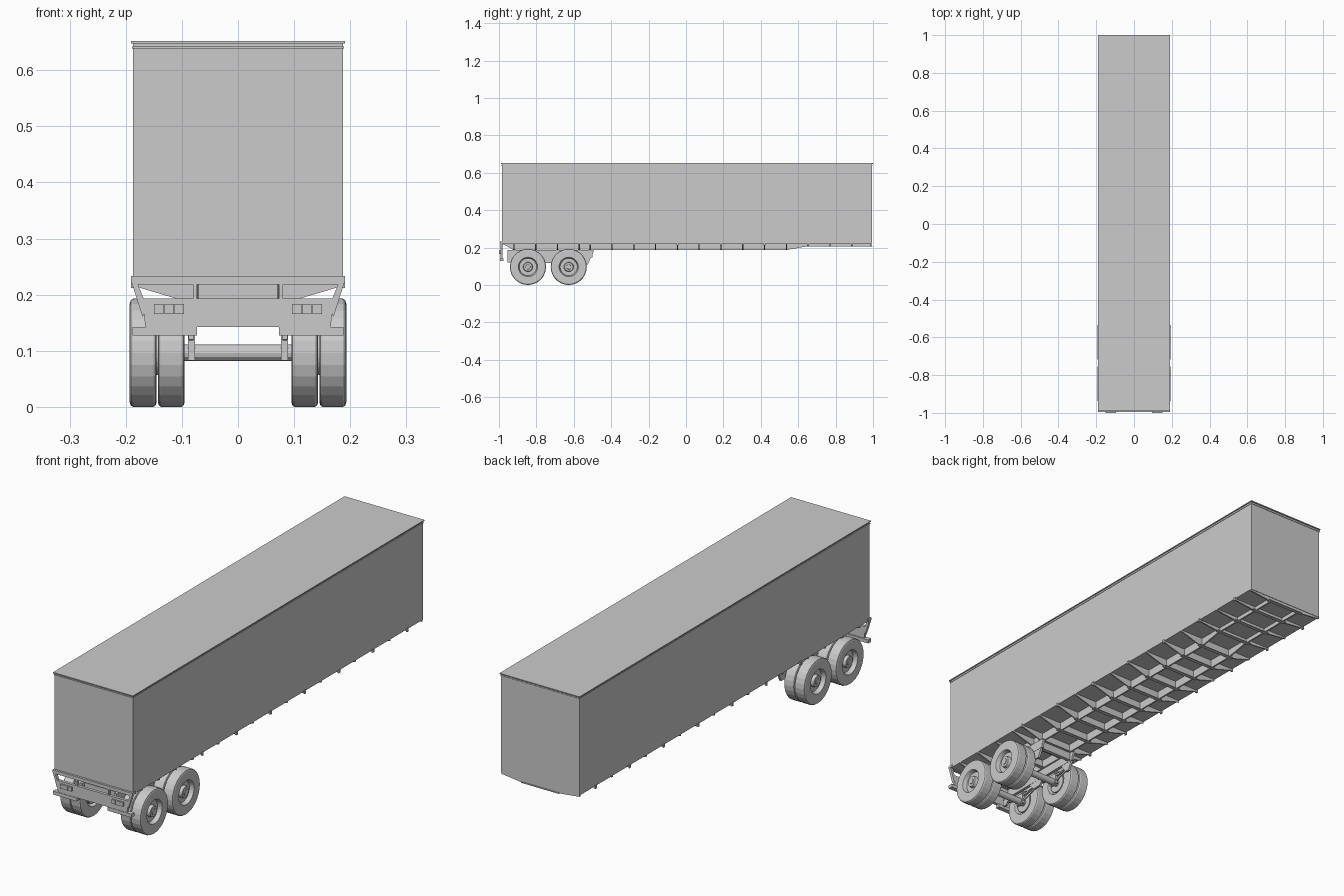
import bpy, bmesh, math
from mathutils import Vector, Matrix

cube = bpy.data.objects.get("Cube")
if cube:
    bpy.data.objects.remove(cube, do_unlink=True)


def finish(name, bm, mirror=False):
    """Turn a bmesh into an object, optionally mirrored across x."""
    bmesh.ops.recalc_face_normals(bm, faces=bm.faces)
    mesh = bpy.data.meshes.new(name)
    bm.to_mesh(mesh)
    bm.free()
    obj = bpy.data.objects.new(name, mesh)
    bpy.context.collection.objects.link(obj)
    if mirror:
        obj.modifiers.new("Mirror", "MIRROR").use_axis[0] = True
    return obj


def add_box(bm, xs, ys, zs):
    lo, hi = Vector((xs[0], ys[0], zs[0])), Vector((xs[1], ys[1], zs[1]))
    m = Matrix.Translation((lo + hi) / 2) @ Matrix.Diagonal((*(hi - lo), 1))
    bmesh.ops.create_cube(bm, size=1, matrix=m)


def box(name, xs, ys, zs, mirror=False):
    bm = bmesh.new()
    add_box(bm, xs, ys, zs)
    return finish(name, bm, mirror)


def add_prism(bm, points, axis, start, end):
    """Extrude a profile: axis 'x' takes (y, z) points, axis 'y' takes (x, z)."""
    def place(p, d):
        return (d, p[0], p[1]) if axis == "x" else (p[0], d, p[1])
    face = bm.faces.new([bm.verts.new(place(p, start)) for p in points])
    out = bmesh.ops.extrude_face_region(bm, geom=[face])
    step = Vector(place((0, 0), end - start))
    moved = [g for g in out["geom"] if isinstance(g, bmesh.types.BMVert)]
    bmesh.ops.translate(bm, verts=moved, vec=step)


def add_lathe(bm, profile, centre, segments):
    """Revolve (x, radius) points about an x-parallel axle."""
    y, z = centre
    verts = [bm.verts.new((px, y, z + r)) for px, r in profile]
    edges = [bm.edges.new(pair) for pair in zip(verts, verts[1:])]
    bmesh.ops.spin(bm, geom=verts + edges, cent=(0, y, z), axis=(1, 0, 0),
                   angle=math.tau, steps=segments)
    bmesh.ops.remove_doubles(bm, verts=bm.verts, dist=0.0002)


# Cargo box with roof cap
FLOOR = 0.222
box("cargo_box", (-0.187, 0.187), (-0.985, 0.995), (FLOOR, 0.648))
box("roof_cap", (-0.191, 0.191), (-0.99, 1.0), (0.648, 0.652))
box("top_rail", (-0.189, 0.189), (-0.988, 0.997), (0.639, 0.642))
box("door_header", (-0.191, 0.191), (-0.994, -0.97), (FLOOR, 0.233))

# Two long floor rails, stepped up towards the nose
bm = bmesh.new()
rail = [(-0.985, FLOOR), (-0.92, 0.186), (0.53, 0.186),
        (0.64, 0.205), (0.993, 0.205), (0.993, FLOOR)]
add_prism(bm, rail, "x", 0.070, 0.077)
finish("floor_rail", bm, True)

# Crossmembers with tapered ends and a lower flange
bm = bmesh.new()
PITCH = 0.1165
stations = [-0.92 + PITCH * i for i in range(4)]
stations += [-0.512 + PITCH * i for i in range(13)] + [0.99]
for y in stations:
    low = 0.187 if y < 0.56 else 0.205
    section = [(-0.187, FLOOR), (-0.187, 0.216), (-0.09, low),
               (0.09, low), (0.187, 0.216), (0.187, FLOOR)]
    add_prism(bm, section, "y", y - 0.003, y + 0.003)
    add_box(bm, (-0.09, 0.09), (y - 0.008, y + 0.008), (low, low + 0.003))
finish("crossmembers", bm)

# Small side marker blocks
bm = bmesh.new()
for y in stations[4:17:2]:
    add_box(bm, (0.185, 0.191), (y - 0.005, y + 0.005), (0.212, 0.227))
finish("side_markers", bm, True)

# Rear underride frame
BACK, FRONT = -0.980, -0.993
bm = bmesh.new()
plate = [(0, 0.142), (0.165, 0.142), (0.171, 0.193), (0, 0.193)]
add_prism(bm, plate, "y", FRONT, BACK)
leg = [(0.163, 0.180), (0.170, 0.160), (0.190, 0.223), (0.180, 0.223)]
add_prism(bm, leg, "y", FRONT, BACK)
add_box(bm, (0, 0.185), (FRONT, BACK), (0.218, 0.223))
add_box(bm, (0.073, 0.080), (FRONT, BACK), (0.19, 0.22))
finish("rear_frame", bm, True)
box("rear_bumper", (0.073, 0.188), (-0.995, -0.975), (0.127, 0.142), True)

# Three lamps on each side of the rear frame
bm = bmesh.new()
for i in range(3):
    x = 0.096 + 0.0182 * i
    add_box(bm, (x, x + 0.0172), (-1.0, -0.99), (0.166, 0.183))
finish("rear_lamps", bm, True)

# Sliding wheel carriage
WHEEL_Z = 0.0965
AXLES = (-0.845, -0.627)
bm = bmesh.new()
add_box(bm, (0.077, 0.089), (-0.955, -0.50), (0.148, 0.188))
for y in (-0.93, -0.52):
    add_box(bm, (-0.08, 0.08), (y - 0.008, y + 0.008), (0.152, 0.186))
finish("carriage_rail", bm, True)

bm = bmesh.new()
hangers = [
    [(-0.955, 0.185), (-0.955, 0.120), (-0.935, 0.120), (-0.91, 0.150), (-0.91, 0.185)],
    [(-0.785, 0.150), (-0.755, 0.118), (-0.715, 0.118), (-0.685, 0.150)],
    [(-0.575, 0.150), (-0.545, 0.110), (-0.525, 0.110), (-0.49, 0.185), (-0.56, 0.185)],
]
for shape in hangers:
    add_prism(bm, shape, "x", 0.078, 0.088)
finish("spring_hangers", bm, True)

# Leaf springs, clamps and radius rods over each axle
bm = bmesh.new()
for y in AXLES:
    leaf = [(y - 0.095, 0.130), (y - 0.04, 0.118), (y + 0.04, 0.118),
            (y + 0.095, 0.130), (y + 0.04, 0.126), (y - 0.04, 0.126)]
    add_prism(bm, leaf, "x", 0.079, 0.087)
    add_box(bm, (0.077, 0.089), (y - 0.02, y + 0.02), (0.083, 0.13))
    rod = [(y, 0.088), (y, 0.096), (y + 0.09, 0.124), (y + 0.09, 0.116)]
    add_prism(bm, rod, "x", 0.081, 0.085)
finish("springs", bm, True)

# Axle tubes
bm = bmesh.new()
for y in AXLES:
    add_lathe(bm, [(-0.175, 0.0001), (-0.175, 0.0145), (0.175, 0.0145), (0.175, 0.0001)],
              (y, WHEEL_Z), 12)
finish("axles", bm)

# Dual wheels: tyre, recessed rim disc and hub
tyre = [(0, 0.050), (0, 0.088), (0.002, 0.094), (0.006, WHEEL_Z),
        (0.042, WHEEL_Z), (0.046, 0.094), (0.048, 0.088), (0.048, 0.052),
        (0.045, 0.050), (0.030, 0.046)]
hub_outer = [(0.030, 0.026), (0.043, 0.023), (0.043, 0.013), (0.046, 0.012), (0.046, 0.0001)]
disc = [(0.030, 0.0001)]
bm = bmesh.new()
for y in AXLES:
    add_lathe(bm, [(0.145 + x, r) for x, r in tyre + hub_outer], (y, WHEEL_Z), 28)
    add_lathe(bm, [(0.143 - x, r) for x, r in tyre + disc], (y, WHEEL_Z), 28)
    # Brake drum between the rims
    add_lathe(bm, [(0.10, 0.0001), (0.10, 0.040), (0.16, 0.040), (0.16, 0.0001)],
              (y, WHEEL_Z), 28)
finish("wheels", bm, True)
